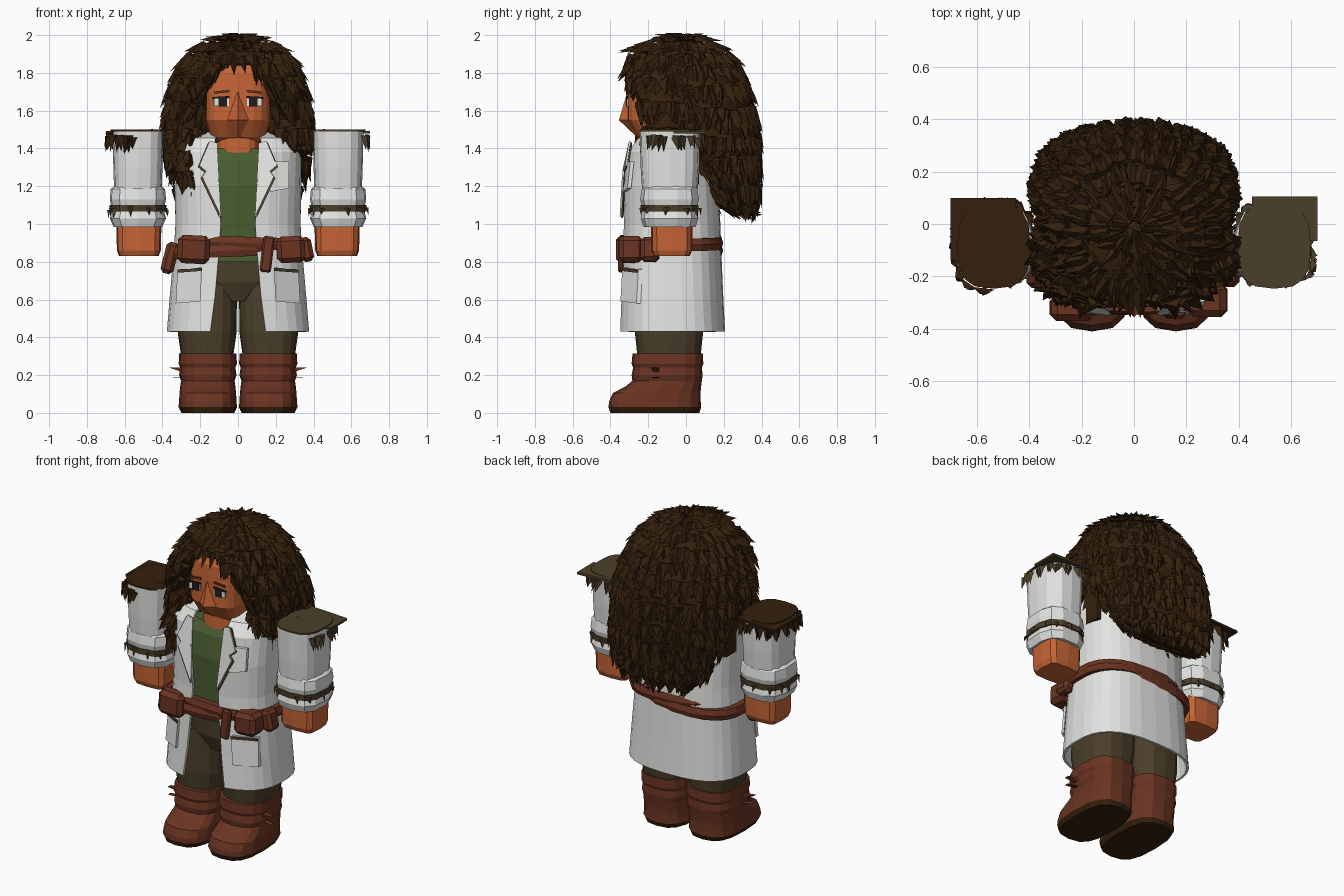
import bpy, bmesh, math, random
from mathutils import Vector

random.seed(4)
cube = bpy.data.objects.get("Cube")
if cube:
    bpy.data.objects.remove(cube)


def material(name, r, g, b):
    m = bpy.data.materials.new(name)
    m.use_nodes = True
    m.diffuse_color = (r, g, b, 1)
    m.node_tree.nodes["Principled BSDF"].inputs["Base Color"].default_value = (r, g, b, 1)
    return m


DARK = material("dark_brown", .035, .0145, .004)
SKIN = material("warm_skin", .56, .128, .036)
WHITE = material("coat_white", .77, .77, .76)
LEATHER = material("red_leather", .145, .034, .016)
OLIVE = material("olive_brown", .07, .049, .023)
GREEN = material("shirt_green", .068, .108, .03)
BLACK = material("eye_black", .015, .012, .01)


def finish(name, bm, mat):
    bmesh.ops.recalc_face_normals(bm, faces=bm.faces)
    mesh = bpy.data.meshes.new(name)
    bm.to_mesh(mesh)
    bm.free()
    mesh.materials.append(mat)
    ob = bpy.data.objects.new(name, mesh)
    bpy.context.collection.objects.link(ob)
    return ob


def power(v, p):
    return math.copysign(abs(v) ** p, v)


def loft(name, sections, mat, n=16, p=.7, side=1):
    """Rounded rings (z, cx, cy, rx, ry[, front gap]) joined from bottom to top."""
    bm = bmesh.new()
    gap = len(sections[0]) > 5
    rings = []
    for z, cx, cy, rx, ry, *o in sections:
        start = math.asin((o[0] / rx) ** (1 / p)) if gap else 0
        ring = []
        for i in range(n):
            a = start + (2 * math.pi - 2 * start) * i / (n - 1 if gap else n)
            ring.append(bm.verts.new((side * cx + rx * power(math.sin(a), p),
                                      cy - ry * power(math.cos(a), p), z)))
        rings.append(ring)
    for low, high in zip(rings, rings[1:]):
        for i in range(n - 1 if gap else n):
            j = (i + 1) % n
            bm.faces.new((low[i], low[j], high[j], high[i]))
    if not gap:
        bm.faces.new(rings[0])
        bm.faces.new(rings[-1])
    return finish(name, bm, mat)


def box(name, center, size, mat, bevel=0, turn=0):
    bm = bmesh.new()
    bmesh.ops.create_cube(bm, size=1)
    bmesh.ops.scale(bm, vec=size, verts=bm.verts)
    if bevel:
        bmesh.ops.bevel(bm, geom=bm.edges[:], offset=bevel, segments=1, affect='EDGES')
    ob = finish(name, bm, mat)
    ob.location = center
    ob.rotation_euler.y = turn
    return ob


def plate(name, points, mat, depth=.009):
    """Flat panel through the points, thickened towards the front."""
    bm = bmesh.new()
    face = bm.faces.new([bm.verts.new(q) for q in points])
    new = bmesh.ops.extrude_face_region(bm, geom=[face])["geom"]
    bmesh.ops.translate(bm, vec=(0, -depth, 0),
                        verts=[v for v in new if isinstance(v, bmesh.types.BMVert)])
    return finish(name, bm, mat)


def curls(name, sources, mat, center, keep, cell, scale=1):
    """Scatter pointed wedges that hang down over the source surfaces."""
    bm = bmesh.new()
    for ob in sources:
        for poly in ob.data.polygons:
            pts = [ob.data.vertices[i].co for i in poly.vertices]
            for _ in range(max(1, round(poly.area / cell))):
                w = [random.random() + .05 for _ in pts]
                c = sum((q * k for q, k in zip(pts, w)), Vector()) / sum(w)
                nrm = poly.normal
                if not keep(c):
                    continue
                out = Vector((c.x - center[0], c.y - center[1], 0)).normalized()
                down = out * .25 - Vector((0, 0, 1))
                down -= nrm * down.dot(nrm)
                if down.length < .02:
                    continue
                down.normalize()
                across = nrm.cross(down) * random.uniform(.024, .045) * scale
                tip = c + (down * random.uniform(.06, .11) + nrm * random.uniform(.012, .04)
                           + across * random.uniform(-.8, .8)) * scale
                a, b, r, t = [bm.verts.new(q) for q in
                              (c - across, c + across, c + nrm * .03 * scale, tip)]
                for f in ((a, b, r), (a, r, t), (b, t, r), (a, t, b)):
                    bm.faces.new(f)
    return finish(name, bm, mat)


# Trousers, shirt and coat
loft("trouser_seat", [(.59, 0, -.09, .05, .15), (.69, 0, -.085, .2, .19), (.84, 0, -.08, .29, .2)], OLIVE)
loft("shirt", [(.8, 0, -.08, .29, .215), (1.2, 0, -.08, .28, .22), (1.34, 0, -.07, .26, .205),
               (1.4, 0, -.06, .2, .18)], GREEN, p=.6)
coat = loft("coat", [(.43, 0, -.075, .37, .275, .145), (.62, 0, -.075, .355, .265, .12),
                     (.85, 0, -.075, .335, .255, .1), (1.0, 0, -.075, .325, .25, .09),
                     (1.2, 0, -.083, .33, .247, .1), (1.38, 0, -.08, .33, .225, .12),
                     (1.45, 0, -.07, .3, .185, .12), (1.48, 0, -.05, .17, .12, .1)], WHITE, n=29, p=.75)
thick = coat.modifiers.new("cloth", 'SOLIDIFY')
thick.thickness, thick.offset = .014, 0

# Belts and buckle
for name, z, tilt in (("upper_belt", .9, .03), ("lower_belt", .86, -.04)):
    belt = loft(name, [(z - .033, 0, -.075, .342, .262), (z, 0, -.075, .352, .272),
                       (z + .033, 0, -.075, .342, .262)], LEATHER, n=24, p=.75)
    belt.rotation_euler.y = tilt
box("belt_strap", (.155, -.345, .84), (.06, .03, .19), LEATHER, .01, .12)
box("right_pouch", (-.235, -.32, .865), (.17, .1, .15), LEATHER, .025, .05)
box("left_pouch", (.28, -.29, .865), (.15, .13, .14), LEATHER, .025, -.05)
box("hip_pouch", (-.36, -.18, .82), (.07, .13, .17), LEATHER, .02, .25)
box("side_pouch", (.36, -.19, .865), (.07, .1, .13), LEATHER, .02, -.2)

# Coat chest pocket
plate("chest_pocket", [(.17, -.315, 1.17), (.27, -.29, 1.19), (.27, -.275, 1.33), (.17, -.3, 1.33)], WHITE, .02)

for s, word in ((-1, "right"), (1, "left")):
    # Boots with folded shafts and dark soles
    boot = loft(word + "_boot", [(0, .16, -.165, .14, .235), (.03, .16, -.165, .155, .245),
                (.06, .16, -.165, .152, .243), (.105, .16, -.155, .15, .232), (.14, .16, -.12, .146, .2),
                (.17, .16, -.1, .142, .184), (.2, .16, -.1, .152, .188), (.24, .16, -.098, .146, .182),
                (.26, .16, -.098, .154, .19), (.315, .16, -.097, .152, .186)], LEATHER, side=s)
    boot.data.materials.append(DARK)
    for f in boot.data.polygons:
        f.material_index = int(f.center.z < .028)
    for k in (-1, 1):
        plate(word + "_boot_strap_end", [(s * .29, -.14, .2 + k * .015), (s * .365, -.16, .215 + k * .025),
                                         (s * .29, -.14, .215 + k * .025)], LEATHER, .03)
    loft(word + "_trouser_leg", [(.28, .163, -.09, .135, .165), (.42, .163, -.09, .155, .18),
                                 (.7, .155, -.08, .15, .185)], OLIVE, side=s)

    # Arm, cuff, hand
    loft(word + "_sleeve", [(1.15, .53, -.085, .125, .145), (1.3, .53, -.085, .13, .155),
                            (1.495, .53, -.085, .135, .16)], WHITE, side=s)
    loft(word + "_cuff", [(.985, .53, -.085, .13, .14), (1.03, .53, -.085, .15, .155),
                          (1.075, .53, -.085, .138, .145), (1.13, .53, -.085, .15, .158),
                          (1.185, .53, -.085, .145, .15), (1.2, .53, -.085, .125, .14)], WHITE, n=11, side=s)
    band = loft(word + "_cuff_band", [(1.065, .53, -.085, .15, .155), (1.1, .53, -.085, .152, .157)],
                OLIVE, n=11, side=s)
    curls(word + "_cuff_fringe", [band], OLIVE, (s * .53, -.085), lambda c: c.z > 1.07 and c.z < 1.095, .003, .5)
    loft(word + "_hand", [(.83, .525, -.075, .105, .095), (.86, .525, -.075, .116, .108),
                          (1.0, .525, -.075, .12, .11)], SKIN, n=12, p=.45, side=s)

    # Torn shoulder edge
    tone = DARK if s < 0 else OLIVE
    loft(word + "_sleeve_top", [(1.49, .535, -.085, .14, .162), (1.5, .535, -.085, .14, .162)], tone, side=s)
    box(word + "_shoulder_scrap", (s * .575, .02 if s > 0 else -.02, 1.49),
        (.25, .17 if s > 0 else .24, .014), tone, 0, s * .04)
    rim = loft(word + "_rim_helper", [(1.44, .535, -.085, .145, .165), (1.49, .535, -.085, .145, .165)],
               tone, side=s)
    inner = .55 if s < 0 else .64
    curls(word + "_shoulder_fringe", [rim], tone, (s * .53, -.085),
          lambda c: (abs(c.x) > inner or c.y > -.02) and 1.45 < c.z < 1.485, .0006 if s < 0 else .0012, .8)
    bpy.data.objects.remove(rim)
    box(word + "_armhole", (s * .322, -.03, 1.32), (.026, .2, .22), DARK)

    # Lapels and lower pockets
    lapel = [(.09, -.334, 1.04), (.19, -.322, 1.25), (.17, -.32, 1.28), (.205, -.305, 1.31), (.15, -.285, 1.44),
             (.11, -.285, 1.43)]
    plate(word + "_lapel_edge", [(s * (x + .008), y, z - .008) for x, y, z in lapel], OLIVE)
    plate(word + "_lapel", [(s * x, y - .008, z) for x, y, z in lapel], WHITE)
    plate(word + "_coat_pocket", [(s * .2, -.325, .59), (s * .33, -.24, .58), (s * .32, -.23, .76),
                                  (s * .19, -.315, .77)], WHITE, .022)
    plate(word + "_pocket_opening", [(s * .19, -.338, .752), (s * .32, -.255, .742), (s * .32, -.255, .757),
                                     (s * .19, -.338, .768)], OLIVE)

    # Eyes and brows
    box(word + "_eye", (s * .088, -.309, 1.645), (.08, .009, .04), WHITE)
    box(word + "_iris", (s * .08, -.313, 1.645), (.044, .009, .044), BLACK)
    box(word + "_lash", (s * .09, -.312, 1.67), (.09, .009, .01), BLACK, 0, s * .06)
    box(word + "_brow", (s * .085, -.309, 1.7), (.08, .009, .012), LEATHER, 0, s * .1)

# Neck, head with receding chin, broad nose
loft("neck", [(1.34, 0, -.12, .12, .135), (1.5, 0, -.12, .11, .13)], SKIN)
loft("head", [(1.43, 0, -.12, .11, .1), (1.46, 0, -.12, .145, .135), (1.55, 0, -.12, .172, .19),
              (1.7, 0, -.12, .172, .189), (1.8, 0, -.12, .15, .185), (1.88, 0, -.12, .1, .15)], SKIN, n=20, p=.6)
loft("nose", [(1.46, 0, -.24, .07, .02), (1.55, 0, -.29, .075, .065), (1.7, 0, -.295, .012, .016)],
     SKIN, n=4, p=1)

# Hair mass, face-framing locks and layered curls
mass = loft("hair_mass", [(1.08, 0, .3, .22, .055), (1.13, 0, .265, .3, .105), (1.25, 0, .215, .35, .16),
            (1.4, 0, .155, .375, .22), (1.5, 0, .12, .38, .25), (1.65, 0, .095, .365, .245),
            (1.78, 0, .04, .325, .25), (1.85, 0, -.02, .285, .28), (1.91, 0, -.04, .23, .235),
            (1.96, 0, -.03, .14, .13), (1.975, 0, -.02, .06, .06), (1.98, 0, -.02, .01, .01)],
            DARK, n=30, p=1)
frame = [(1.42, .285, -.12, .095, .1), (1.55, .285, -.09, .1, .12), (1.7, .24, -.12, .1, .16),
         (1.8, .165, -.155, .115, .155), (1.88, .1, -.15, .1, .14)]
left = loft("left_lock", [(1.39, .28, -.11, .05, .05)] + frame, DARK, n=12, p=1)
right = loft("right_lock", [(1.22, .265, -.25, .03, .03), (1.31, .275, -.2, .08, .07)] + frame,
             DARK, n=12, p=1, side=-1)
curls("hair_curls", [mass, left, right], DARK, (0, -.02),
      lambda c: not (abs(c.x) < .185 and c.z < 1.87 and c.y < -.05 and
                     abs(c.x) < .03 + (1.87 - c.z) * .75), .0015)
